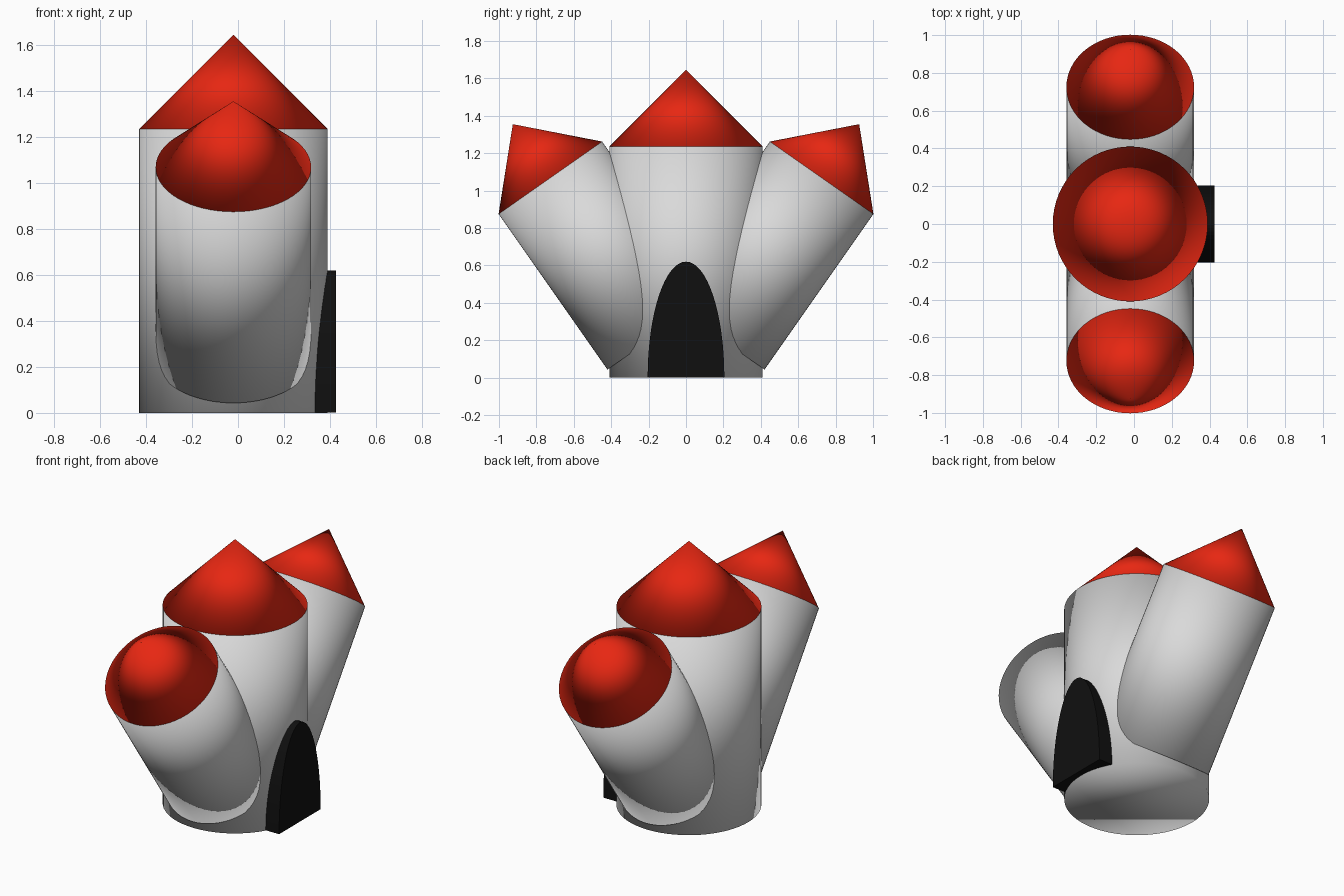
import bpy
import bmesh
from math import radians, sin, cos, pi
from mathutils import Matrix, Vector

cube = bpy.data.objects.get("Cube")
if cube:
    bpy.data.objects.remove(cube, do_unlink=True)

CENTRE_X = -0.02
SIDES = 64


def make_material(name, colour):
    mat = bpy.data.materials.new(name)
    mat.use_nodes = True
    mat.diffuse_color = (*colour, 1)
    bsdf = next(n for n in mat.node_tree.nodes if n.type == 'BSDF_PRINCIPLED')
    bsdf.inputs["Base Color"].default_value = (*colour, 1)
    return mat


grey = make_material("light grey", (0.7, 0.7, 0.7))
red = make_material("red", (0.8, 0.02, 0.006))
black = make_material("black", (0.005, 0.005, 0.005))


def add_object(name, bm, mat, matrix=Matrix(), smooth=True):
    bmesh.ops.recalc_face_normals(bm, faces=bm.faces)
    for face in bm.faces:
        face.smooth = smooth
    mesh = bpy.data.meshes.new(name)
    bm.to_mesh(mesh)
    bm.free()
    mesh.materials.append(mat)
    obj = bpy.data.objects.new(name, mesh)
    obj.matrix_world = matrix
    bpy.context.collection.objects.link(obj)
    return obj


def add_tower(name, base, tilt, radius, height, roof_height):
    """Round wall with a pointed roof, tilted about x from its base centre."""
    place = Matrix.Translation(base) @ Matrix.Rotation(tilt, 4, 'X')

    # Wall, soft shaded right over its end caps
    wall = bmesh.new()
    bmesh.ops.create_cone(wall, cap_ends=True, segments=SIDES, radius1=radius,
                          radius2=radius, depth=height)
    add_object(name + "_wall", wall, grey,
               place @ Matrix.Translation((0, 0, height / 2)))

    # Roof, a closed cone with one shared tip
    roof = bmesh.new()
    bmesh.ops.create_cone(roof, cap_ends=True, segments=SIDES, radius1=radius,
                          radius2=0, depth=roof_height)
    bmesh.ops.remove_doubles(roof, verts=roof.verts, dist=0.0001)
    add_object(name + "_roof", roof, red,
               place @ Matrix.Translation((0, 0, height + roof_height / 2)))


# Upright middle tower
add_tower("middle_tower", (CENTRE_X, 0, 0), 0, 0.41, 1.235, 0.41)

# Two smaller towers leaning out to the front and back
for name, side in (("front_tower", -1), ("back_tower", 1)):
    add_tower(name, (CENTRE_X, side * 0.143, 0.237), radians(-35 * side),
              0.338, 1.015, 0.35)

# Arched door on the left side
door = bmesh.new()
arch = [door.verts.new((0.33, 0.205 * cos(pi * i / 32),
                        0.002 + 0.618 * sin(pi * i / 32))) for i in range(33)]
panel = door.faces.new(arch)
pushed = bmesh.ops.extrude_face_region(door, geom=[panel], use_keep_orig=True)
moved = [v for v in pushed["geom"] if isinstance(v, bmesh.types.BMVert)]
bmesh.ops.translate(door, verts=moved, vec=Vector((0.097, 0, 0)))
add_object("door", door, black, smooth=False)
